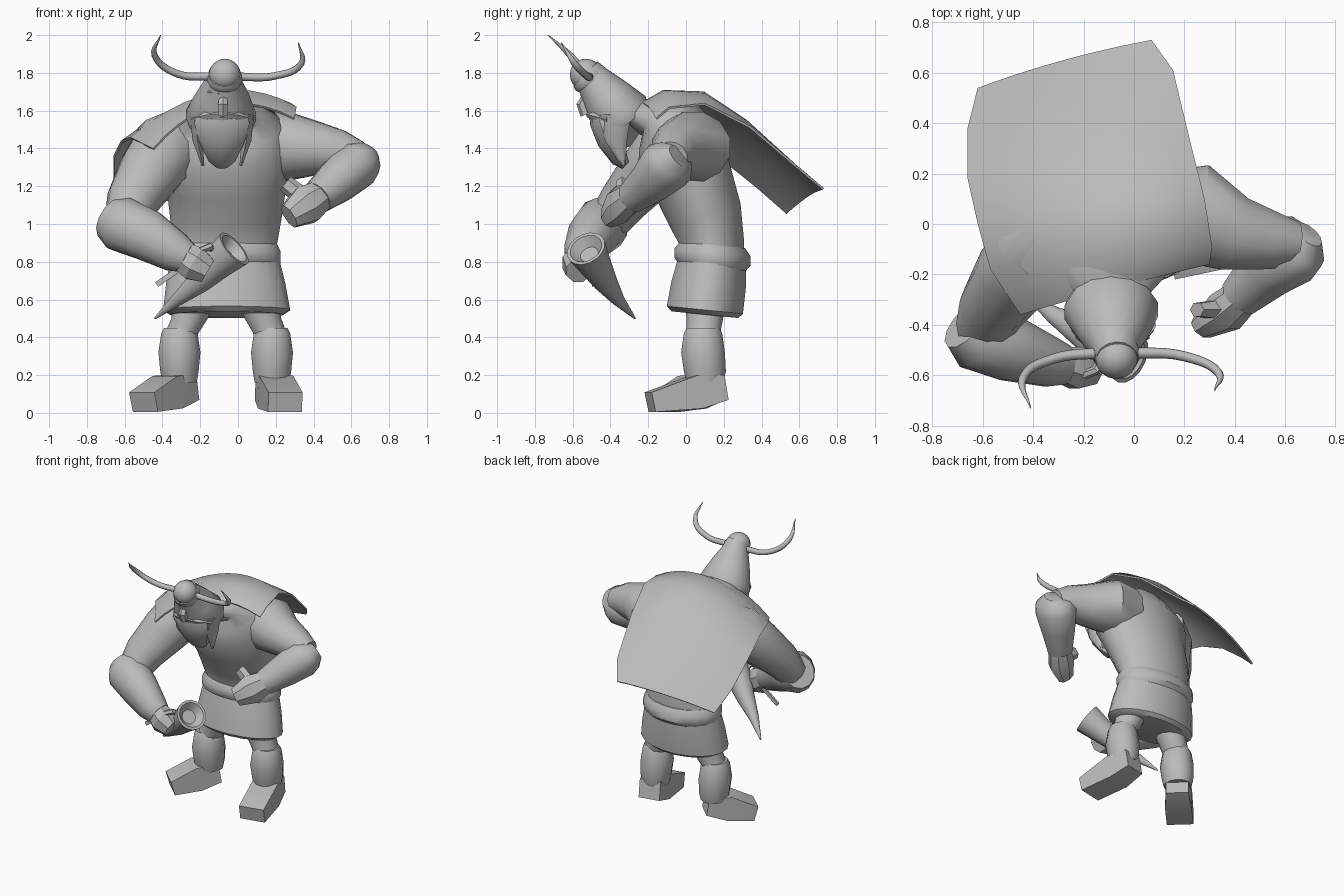
import bpy
import bmesh
import math
from mathutils import Vector

cube = bpy.data.objects.get("Cube")
if cube:
    bpy.data.objects.remove(cube, do_unlink=True)

# One plain clay colour for the whole figure
clay = bpy.data.materials.new("clay_grey")
clay.use_nodes = True
clay.diffuse_color = (0.5, 0.5, 0.5, 1)
clay.node_tree.nodes["Principled BSDF"].inputs["Base Color"].default_value = clay.diffuse_color


def finish(name, bm, angle=40):
    """Turn a bmesh into a shaded, coloured object."""
    bmesh.ops.recalc_face_normals(bm, faces=bm.faces[:])
    mesh = bpy.data.meshes.new(name)
    bm.to_mesh(mesh)
    bm.free()
    mesh.materials.append(clay)
    obj = bpy.data.objects.new(name, mesh)
    bpy.context.collection.objects.link(obj)
    bpy.ops.object.select_all(action='DESELECT')
    obj.select_set(True)
    bpy.context.view_layer.objects.active = obj
    bpy.ops.object.shade_smooth_by_angle(angle=math.radians(angle))


def loft(name, rings, sides=12, side_axis=(1, 0, 0), angle=40, lean=None, bore=0):
    """Skin rings (x, y, z, half width, half depth) along their centre line.
    A lean value fixes the ring tilt; bore hollows out the last end."""
    bm = bmesh.new()
    centres = [Vector(r[:3]) for r in rings]
    loops = []
    for i, ring in enumerate(rings):
        along = centres[min(i + 1, len(rings) - 1)] - centres[max(i - 1, 0)]
        if lean is not None:
            along = Vector((0, lean, 1))
        along.normalize()
        side = Vector(side_axis)
        side = (side - along * side.dot(along)).normalized()
        depth = along.cross(side)
        loop = []
        for k in range(sides):
            a = math.tau * (k + 0.5) / sides
            loop.append(bm.verts.new(centres[i] + side * ring[3] * math.cos(a)
                                     + depth * ring[4] * math.sin(a)))
        loops.append(loop)
    for low, high in zip(loops, loops[1:]):
        for k in range(sides):
            n = (k + 1) % sides
            bm.faces.new((low[k], low[n], high[n], high[k]))
    bm.faces.new(loops[0][::-1])
    mouth = bm.faces.new(loops[-1])
    bm.normal_update()
    if bore:
        bmesh.ops.inset_individual(bm, faces=[mouth], thickness=.018)
        bmesh.ops.inset_individual(bm, faces=[mouth], thickness=.04, depth=-bore)
    finish(name, bm, angle)


def ball(name, centre, size, segments=16):
    bm = bmesh.new()
    bmesh.ops.create_uvsphere(bm, u_segments=segments, v_segments=10, radius=1)
    bmesh.ops.scale(bm, vec=size, verts=bm.verts)
    bmesh.ops.translate(bm, vec=centre, verts=bm.verts)
    finish(name, bm)


# Torso leaning forward, with a deep chest and rounded back
loft("torso", [(-.07, .14, .78, .29, .17), (-.07, .14, .9, .28, .17), (-.065, .1, 1.05, .3, .2),
               (-.06, .045, 1.2, .32, .215), (-.08, -.03, 1.38, .36, .245), (-.09, -.1, 1.52, .32, .2),
               (-.09, -.2, 1.57, .22, .11), (-.09, -.29, 1.58, .14, .06)], 20)

# Tunic skirt and belt
loft("tunic_skirt", [(-.06, .1, .52, .3, .18), (-.06, .1, .545, .34, .205), (-.065, .12, .68, .32, .2),
                     (-.07, .14, .82, .29, .18)], 20, lean=.1)
loft("belt", [(-.07, .14, .77, .29, .18), (-.07, .14, .8, .3, .205), (-.07, .14, .85, .3, .205),
              (-.07, .14, .89, .28, .175)], 20, lean=.1)

# Legs: thigh, boot shaft and angular shoe, toes turned outwards
LEGS = {"right": (-.22, -.31, (-.31, .1), (-.5, -.1)),
        "left": (.1, .18, (.18, .14), (.25, -.19))}
for label, (hip, shin, heel, toe) in LEGS.items():
    loft(label + "_thigh", [(hip, .1, .62, .12, .12), (hip * .6 + shin * .4, .1, .5, .1, .1),
                            (shin, .09, .4, .09, .09)], lean=0)
    loft(label + "_boot_shaft", [(shin, .1, .16, .095, .1), (shin, .1, .22, .105, .115),
                                 (shin, .09, .32, .115, .12), (shin, .09, .42, .1, .105),
                                 (shin, .09, .45, .085, .09)], lean=0)
    way = (Vector(toe) - Vector(heel)).normalized()
    back = Vector(heel) - way * .06
    front = Vector(heel) + way * .09
    loft(label + "_shoe", [(back.x, back.y, .135, .11, .095), (front.x, front.y, .11, .13, .125),
                           (toe[0], toe[1], .057, .13, .075)],
         4, side_axis=(-way.y, way.x, 0), angle=25)

# Right arm hangs forward and holds the drinking horn
loft("right_upper_arm", [(-.27, .0, 1.46, .13, .17), (-.38, -.1, 1.4, .17, .19), (-.47, -.2, 1.27, .16, .17),
                         (-.56, -.33, 1.12, .13, .14), (-.6, -.42, 1.0, .11, .11)], side_axis=(0, 1, 0))
loft("right_forearm", [(-.67, -.4, 1.03, .11, .12), (-.62, -.44, 1.0, .145, .15), (-.48, -.5, .94, .13, .14),
                       (-.33, -.55, .85, .1, .11), (-.27, -.56, .82, .08, .085)], side_axis=(0, 1, 0))
loft("right_hand", [(-.31, -.55, .84, .07, .08), (-.23, -.57, .79, .09, .1), (-.16, -.57, .75, .07, .07)],
     8, side_axis=(0, 1, 0), angle=30)

# Left arm is bent, hand towards the hip
loft("left_upper_arm", [(.1, .03, 1.42, .18, .18), (.25, .04, 1.41, .205, .19), (.4, -.04, 1.4, .155, .15),
                        (.54, -.065, 1.38, .12, .12), (.64, -.08, 1.35, .09, .09)], side_axis=(0, 1, 0))
loft("left_forearm", [(.69, -.04, 1.36, .07, .06), (.67, -.07, 1.34, .125, .105), (.62, -.1, 1.31, .15, .135),
                      (.53, -.18, 1.23, .12, .12), (.42, -.29, 1.14, .085, .09)], side_axis=(0, 1, 0))
loft("left_hand", [(.45, -.27, 1.16, .07, .08), (.36, -.35, 1.1, .085, .11), (.27, -.41, 1.04, .05, .07)],
     8, side_axis=(0, 1, 0), angle=30)
loft("left_thumb", [(.37, -.34, 1.12, .05, .055), (.25, -.34, 1.215, .03, .045)], 6, side_axis=(0, 1, 0))

# Fingers wrapped over the drinking horn, and a strap end
for i in range(3):
    drop = i * .035
    loft("right_finger", [(-.2 - drop, -.6, .86 - drop, .018, .018), (-.15 - drop, -.58, .88 - drop, .02, .02),
                          (-.13 - drop, -.53, .86 - drop, .015, .015)], 6, side_axis=(0, 0, 1))
loft("horn_strap", [(-.43, -.49, .68, .02, .01), (-.3, -.5, .77, .02, .01)], 4, side_axis=(0, 0, 1))

# Drinking horn: curved cone with a hollow mouth
loft("drinking_horn", [(-.44, -.27, .5, .005, .005), (-.32, -.36, .6, .035, .035), (-.2, -.43, .7, .065, .065),
                       (-.1, -.49, .8, .09, .09), (-.02, -.53, .87, .108, .108)],
     16, side_axis=(0, 1, 0), bore=.05)

# Head: tapered hood rising forward from the shoulders, topped by a knob
loft("head", [(-.09, -.31, 1.53, .17, .15), (-.09, -.345, 1.575, .19, .165), (-.08, -.43, 1.68, .14, .13),
              (-.075, -.49, 1.76, .095, .095), (-.07, -.53, 1.81, .08, .08)], 14)
ball("helmet_knob", (-.07, -.53, 1.79), (.085, .085, .085))
loft("helmet_band", [(-.07, -.5, 1.75, .088, .088), (-.07, -.515, 1.77, .096, .096),
                     (-.07, -.535, 1.79, .088, .088)], 16)
loft("nose", [(-.075, -.51, 1.71, .02, .02), (-.08, -.55, 1.63, .03, .03), (-.08, -.53, 1.58, .03, .03)], 6)
loft("beard", [(-.085, -.43, 1.6, .13, .08), (-.085, -.43, 1.54, .155, .08), (-.085, -.4, 1.44, .125, .07),
               (-.085, -.35, 1.34, .075, .045), (-.085, -.32, 1.31, .04, .025)], 10)

# Mirrored face parts about the head's own middle
MIDDLE = -.085
for label, s in (("right", -1), ("left", 1)):
    loft(label + "_brow", [(MIDDLE + s * .01, -.54, 1.69, .02, .02), (MIDDLE + s * .06, -.52, 1.7, .02, .02),
                           (MIDDLE + s * .1, -.47, 1.7, .012, .012)], 6, side_axis=(0, 0, 1))
    loft(label + "_moustache", [(MIDDLE, -.51, 1.585, .025, .025), (MIDDLE + s * .08, -.485, 1.575, .025, .025),
                                (MIDDLE + s * .15, -.41, 1.555, .02, .02)], 6, side_axis=(0, 0, 1))
    loft(label + "_beard_lock", [(MIDDLE + s * .14, -.37, 1.58, .035, .08), (MIDDLE + s * .13, -.37, 1.45, .03, .06),
                                 (MIDDLE + s * .1, -.33, 1.31, .008, .01)], 6)


# Helmet horns: tapered smooth curves
def helmet_horn(name, path):
    curve = bpy.data.curves.new(name, 'CURVE')
    curve.dimensions = '3D'
    curve.bevel_depth = .022
    curve.bevel_resolution = 2
    curve.resolution_u = 6
    spline = curve.splines.new('BEZIER')
    spline.bezier_points.add(len(path) - 1)
    for i, (point, co) in enumerate(zip(spline.bezier_points, path)):
        point.co = co
        point.handle_left_type = point.handle_right_type = 'AUTO'
        point.radius = (1, .9, .8, .1)[i]
    curve.materials.append(clay)
    bpy.context.collection.objects.link(bpy.data.objects.new(name, curve))


helmet_horn("right_helmet_horn", [(-.12, -.51, 1.78), (-.32, -.535, 1.795), (-.44, -.61, 1.89), (-.41, -.73, 2)])
helmet_horn("left_helmet_horn", [(-.02, -.51, 1.78), (.2, -.525, 1.785), (.335, -.59, 1.85), (.32, -.66, 1.96)])

# Cape: rows from the collar to the hem, each bent through left, middle and right points
CAPE = [((-.45, -.36, 1.4), (-.1, -.26, 1.63), (.3, -.16, 1.56)),
        ((-.57, -.18, 1.46), (-.11, -.13, 1.7), (.31, -.09, 1.62)),
        ((-.62, .0, 1.44), (-.14, .08, 1.685), (.28, .1, 1.64)),
        ((-.66, .18, 1.36), (-.2, .28, 1.54), (.22, .34, 1.52)),
        ((-.66, .38, 1.2), (-.25, .48, 1.34), (.155, .61, 1.29)),
        ((-.62, .54, 1.06), (-.28, .65, 1.15), (.07, .73, 1.19))]
COLUMNS = 10
bm = bmesh.new()
grid = []
for a, b, c in CAPE:
    row = []
    for k in range(COLUMNS + 1):
        t = k / COLUMNS
        co = (Vector(a) * (1 - t) * (1 - 2 * t) + Vector(b) * 4 * t * (1 - t) + Vector(c) * t * (2 * t - 1))
        row.append(bm.verts.new(co))
    grid.append(row)
for near, far in zip(grid, grid[1:]):
    for k in range(COLUMNS):
        bm.faces.new((near[k], near[k + 1], far[k + 1], far[k]))
bm.normal_update()
bmesh.ops.solidify(bm, geom=bm.faces[:], thickness=.012)
finish("cape", bm, 50)
